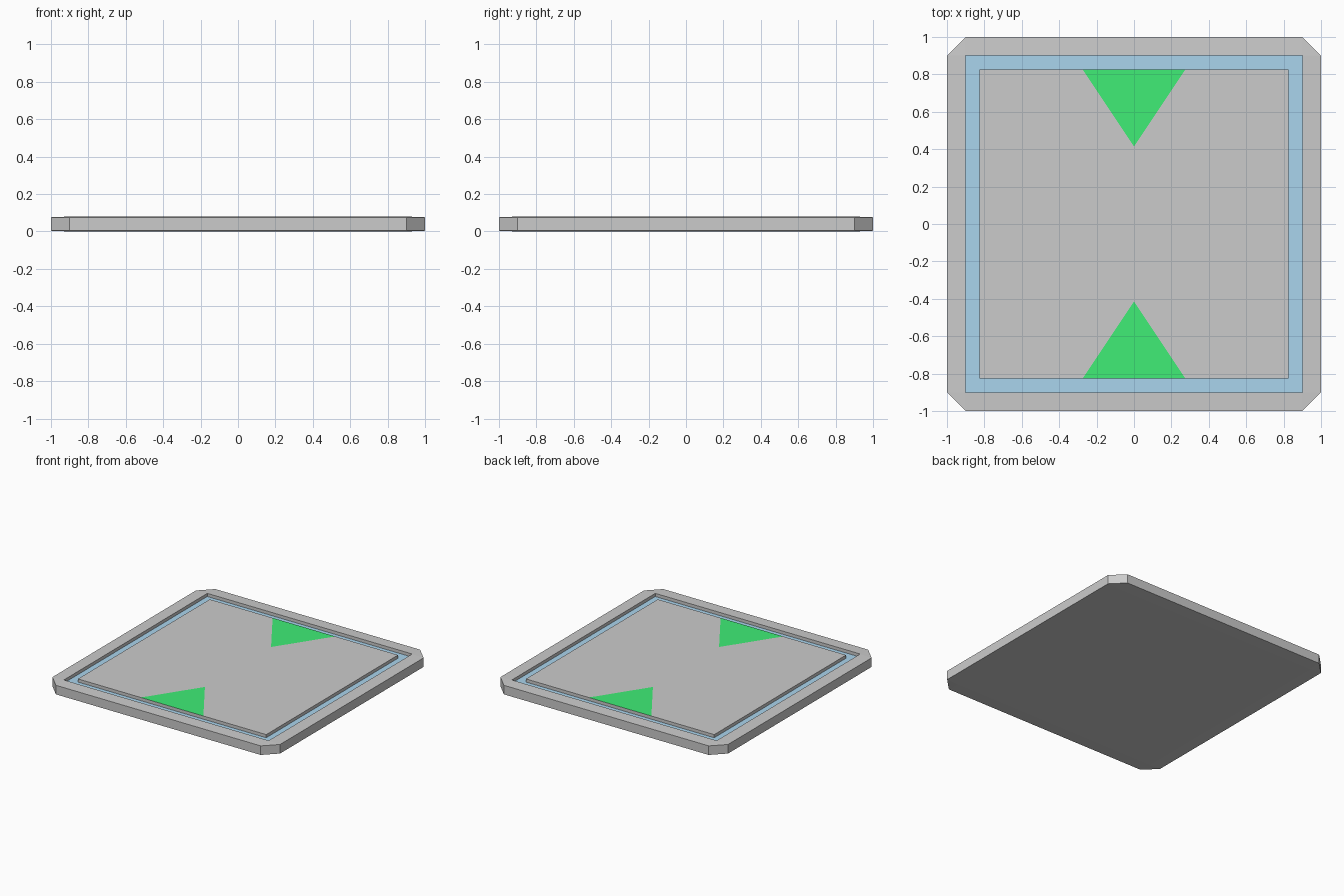
import bpy, bmesh

if "Cube" in bpy.data.objects:
    bpy.data.objects.remove(bpy.data.objects["Cube"])

TOP, FLOOR, EDGE = 0.08, 0.055, 0.004
RIM, PANEL = 0.90, 0.827


def material(name, color):
    m = bpy.data.materials.new(name)
    m.diffuse_color = color
    return m


def ring(bm, half, cut, z):
    """Square loop with corners cut off by `cut` (0 gives a plain square)."""
    c = half - cut
    pts = [(half, -c), (half, c), (c, half), (-c, half),
           (-half, c), (-half, -c), (-c, -half), (c, -half)]
    return [bm.verts.new((x, y, z)) for x, y in pts]


def finish(bm, name, mat=None):
    bmesh.ops.remove_doubles(bm, verts=bm.verts[:], dist=1e-5)
    mesh = bpy.data.meshes.new(name)
    bm.to_mesh(mesh)
    bm.free()
    if mat:
        mesh.materials.append(mat)
    obj = bpy.data.objects.new(name, mesh)
    bpy.context.collection.objects.link(obj)
    return obj


def loft(name, sections, cap=False, mat=None):
    bm = bmesh.new()
    rings = [ring(bm, *s) for s in sections]
    for a, b in zip(rings, rings[1:]):
        for i in range(8):
            j = (i + 1) % 8
            bm.faces.new((a[i], a[j], b[j], b[i]))
    if cap:
        bm.faces.new(rings[0][::-1])
    return finish(bm, name, mat)


def flat(name, pts, mat=None):
    bm = bmesh.new()
    bm.faces.new([bm.verts.new((x, y, TOP)) for x, y in pts])
    return finish(bm, name, mat)


blue = material("channel_blue", (0.13, 0.37, 0.62, 1))
green = material("marker_green", (0.0, 0.62, 0.03, 1))
blue.diffuse_color = (0.40, 0.66, 0.85, 1)
green.diffuse_color = (0.05, 0.85, 0.18, 1)

# Plate body: closed underside, chamfered corners, faintly sloped rim, groove wall
loft("plate_body", [(RIM, 0, 0), (1, 0.1, EDGE), (1, 0.1, TOP - EDGE),
                    (RIM, 0, TOP), (RIM, 0, FLOOR)], cap=True)

# Blue channel floor and the wall of the raised centre panel
loft("channel_floor", [(RIM, 0, FLOOR), (PANEL, 0, FLOOR)], mat=blue)
loft("panel_wall", [(PANEL, 0, FLOOR), (PANEL, 0, TOP)]).data.flip_normals()
bpy.data.objects["panel_wall"].data.flip_normals()

# Centre panel top with two flush arrow markers
W, TIP, P = 0.275, 0.415, PANEL
arrow = [(-W, -P), (0, -TIP), (W, -P)]
back = [(-x, -y) for x, y in arrow]
flat("panel_top", [(-P, -P)] + arrow + [(P, -P), (P, P)] + back + [(-P, P)])
flat("front_marker", arrow[::-1], green)
flat("back_marker", back[::-1], green)

for m in bpy.data.materials:
    if m.users and not m.is_grease_pencil:
        m.use_nodes = True
        m.node_tree.nodes["Principled BSDF"].inputs["Base Color"].default_value = m.diffuse_color
